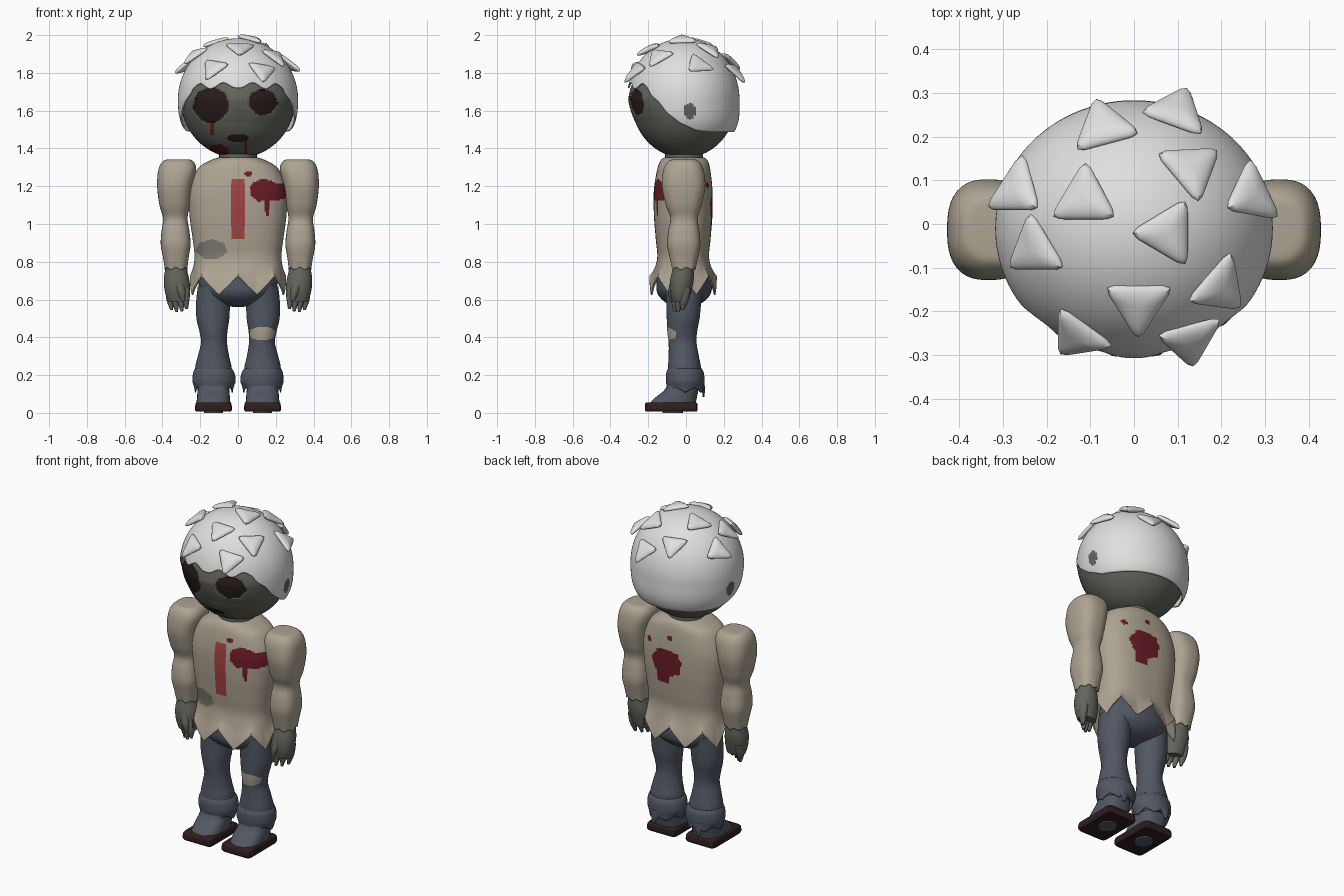
import bpy, bmesh
from math import sin, cos, acos, pi, radians, atan2, hypot
from mathutils import Vector

cube = bpy.data.objects.get("Cube")
if cube:
    bpy.data.objects.remove(cube)


def material(name, r, g, b):
    m = bpy.data.materials.new(name)
    m.use_nodes = True
    m.diffuse_color = (r, g, b, 1)
    bsdf = m.node_tree.nodes["Principled BSDF"]
    bsdf.inputs["Base Color"].default_value = (r, g, b, 1)
    bsdf.inputs["Roughness"].default_value = 0.8
    return m


HAIR = material("pale_hair", .74, .74, .74)
SKIN = material("grey_green_skin", .125, .13, .105)
DARK = material("dark_hollow", .022, .012, .011)
BLOOD = material("blood_red", .15, .011, .02)
TIE = material("tie_red", .37, .055, .055)
SHIRT = material("worn_shirt", .42, .37, .29)
STAIN = material("shirt_stain", .2, .195, .155)
PANTS = material("slate_trousers", .083, .097, .125)
SHOE = material("shoe_brown", .03, .013, .013)


def skin(name, point, cols, rows, mats, rule=None, caps=(True, True), thick=0):
    """Wrap a grid point(u, v) into a tube and colour its faces by rule."""
    bm = bmesh.new()
    g = [[bm.verts.new(point(c / cols, r / rows)) for c in range(cols)] for r in range(rows + 1)]
    for r in range(rows):
        for c in range(cols):
            d = (c + 1) % cols
            bm.faces.new((g[r][c], g[r][d], g[r + 1][d], g[r + 1][c]))
    for ring, cap in zip((g[0], g[-1]), caps):
        if cap:
            bm.faces.new(ring)
    bmesh.ops.recalc_face_normals(bm, faces=bm.faces)
    if rule:
        for f in bm.faces:
            f.material_index = rule(f.calc_center_median())
    me = bpy.data.meshes.new(name)
    bm.to_mesh(me)
    bm.free()
    for m in mats:
        me.materials.append(m)
    ob = bpy.data.objects.new(name, me)
    bpy.context.collection.objects.link(ob)
    bpy.ops.object.select_all(action='DESELECT')
    ob.select_set(True)
    bpy.context.view_layer.objects.active = ob
    bpy.ops.object.shade_smooth_by_angle(angle=radians(40))
    if thick:
        s = ob.modifiers.new("thickness", 'SOLIDIFY')
        s.thickness = thick


def spline(keys, v):
    """Smooth blend through equally spaced keys."""
    n = len(keys) - 1
    i = min(int(v * n), n - 1)
    t = v * n - i
    p = [keys[max(0, min(n, i + k))] for k in (-1, 0, 1, 2)]
    return [b + .5 * t * (c - a + t * (2 * a - 5 * b + 4 * c - d + t * (3 * (b - c) + d - a)))
            for a, b, c, d in zip(*p)]


def loft(name, keys, mats, cols=32, rows=40, power=2, teeth=0, drop=0, sx=1, **kw):
    """Loft rings (z, cx, cy, rx, ry); u = 0 is the front."""
    def point(u, v):
        z, cx, cy, rx, ry = spline(keys, v)
        a = 2 * pi * u - pi / 2
        c, s = cos(a), sin(a)
        k = (abs(c) ** power + abs(s) ** power) ** (-1 / power)
        if teeth:
            z -= drop * (1 - abs((u * teeth) % 1 * 2 - 1)) * max(0, (v - .75) * 4) ** 2
        return sx * (cx + rx * c * k), cy + ry * s * k, z
    skin(name, point, cols, rows, mats, **kw)


def oval(p, x, z, rx, rz, rough=0):
    dx, dz = (p.x - x) / rx, (p.z - z) / rz
    return hypot(dx, dz) < 1 + rough * sin(7 * atan2(dz, dx) + x * 20)


def box(p, x0, x1, z0, z1):
    return x0 < p.x < x1 and z0 < p.z < z1


# Head with hollow eyes and mouth
CY, CZ, RX, RY, RZ = -.01, 1.66, .303, .28, .31


def eye(p):
    return p.y < 0 and (oval(p, -.143, 1.63, .093, .093, .025) or oval(p, .132, 1.645, .075, .067, .03))


def head_point(u, v):
    phi, a = .02 + v * (pi - .04), 2 * pi * u - pi / 2
    p = Vector((RX * sin(phi) * cos(a), CY + RY * sin(phi) * sin(a), CZ + RZ * cos(phi)))
    if p.y < -.1:
        p.y -= .016 * max(0, 1 - abs(p.z - 1.66) / .12)
        if eye(p):
            p.y += .006
    return p


def head_rule(p):
    if p.y > 0:
        return 0
    if eye(p) or oval(p, 0, 1.455, .058, .021):
        return 1
    if (box(p, -.147, -.127, 1.47, 1.56) or box(p, .033, .048, 1.37, 1.45)
            or oval(p, -.103, 1.386, .055, .036, .06)):
        return 2
    return 0


skin("head", head_point, 220, 160, [SKIN, DARK, BLOOD], head_rule)

# Hair cap with a ragged fringe, low at the back
HAIRLINE = [(0, 1.72), (50, 1.71), (56, 1.675), (64, 1.645), (72, 1.59), (86, 1.535),
            (104, 1.497), (124, 1.49), (181, 1.49)]


def hair_point(u, v):
    deg = 360 * min(u, 1 - u)
    for (d0, z0), (d1, z1) in zip(HAIRLINE, HAIRLINE[1:]):
        if d0 <= deg < d1:
            edge = z0 + (z1 - z0) * (deg - d0) / (d1 - d0)
    if 2 < deg < 54:
        edge += .03 * sin(pi * (deg - 2) / 26) ** 2
    phi = (.03 + .97 * v) * acos((edge - CZ) / .315)
    z = CZ + .315 * cos(phi)
    a = 2 * pi * u - pi / 2
    t = max(0, min(1, (CZ - z) / .17))
    r = sin(phi) * (1 + (.035 + .035 * max(0, sin(a))) * t * t * (3 - 2 * t))
    front = 1.035 if sin(a) < 0 else 1
    return .31 * r * cos(a), CY + .285 * front * r * sin(a), z


skin("hair_cap", hair_point, 144, 56, [HAIR, SKIN],
     lambda p: int(hypot((p.y - .02) / .03, (p.z - 1.6) / .042) < 1), caps=(True, False), thick=.008)

# Hair tufts: x, y and the heading of the tip in degrees
TUFTS = [(-.065, .205, 105), (.1, .26, 70), (.125, .12, -87), (.25, .06, -25), (.075, -.02, 180),
         (.185, -.135, 190), (.125, -.255, -75), (.01, -.175, -90), (-.12, -.235, 0),
         (-.215, -.055, 90), (-.11, .055, 90), (-.25, .07, 195)]
for i, (x, y, deg) in enumerate(TUFTS):
    ex, ey = x / .31, (y - CY) / .286
    k = min(1, .9 / hypot(ex, ey))
    ex, ey = ex * k, ey * k
    ez = (1 - ex * ex - ey * ey) ** .5
    base = Vector((ex * .31, CY + ey * .286, CZ + ez * .315))
    n = Vector((ex / .31, ey / .286, ez / .315)).normalized()
    base += n * (.008 + .035 * (1 - ez))
    n = (n + Vector((0, 0, .35))).normalized()
    t = Vector((cos(radians(deg)), sin(radians(deg)), 0))
    t = (t - n * t.dot(n)).normalized()
    b = n.cross(t)
    lean = (t + n * .06).normalized()

    def tuft_point(u, v):
        a, phi = 2 * pi * u, .03 + v * (pi - .06)
        tri = sum(max(0, cos(a - k * pi / 3)) ** 5 for k in (1, 3, 5)) ** -.2
        r = .0475 * tri * sin(phi) ** .85
        h = (.02 if phi < pi / 2 else .014) * cos(phi)
        return base + lean * r * cos(a) + b * r * sin(a) + n * h
    skin("hair_tuft_%d" % (i + 1), tuft_point, 36, 16, [HAIR])


# Torn shirt with tie, stains and blood
def shirt_rule(p):
    if p.y < 0:
        if box(p, -.036, .036, .92, 1.24):
            return 1
        if (oval(p, .135, 1.178, .072, .06, .05) or oval(p, .2, 1.172, .075, .047)
                or oval(p, .155, 1.1, .013, .06) or oval(p, .055, 1.265, .02, .014)):
            return 2
        return 3 if oval(p, -.14, .865, .08, .052, .04) else 0
    blood = (oval(p, .035, 1.1, .1, .08, .05) or box(p, .02, .1, .975, 1.08)
             or box(p, -.045, .1, 1.1, 1.172) or oval(p, .165, 1.205, .018, .016)
             or oval(p, .015, 1.25, .018, .016))
    return 2 if blood else 0


loft("shirt", [(1.352, 0, -.01, .105, .105), (1.335, 0, -.01, .15, .125), (1.29, 0, -.012, .215, .14),
               (1.18, 0, -.015, .258, .155), (1.05, 0, -.015, .257, .155), (.92, 0, -.015, .24, .145),
               (.83, 0, -.015, .23, .137), (.77, 0, -.015, .238, .15), (.725, 0, -.015, .255, .178)],
     [SHIRT, TIE, BLOOD, STAIN], cols=176, rows=130, power=2.5, teeth=8, drop=.1,
     rule=shirt_rule, caps=(True, False), thick=.008)
loft("neck", [(1.4, 0, -.01, .1, .1), (1.33, 0, -.01, .1, .1)], [SKIN], rows=4)

# Hips
loft("hips", [(.8, 0, -.01, .19, .12), (.7, 0, -.01, .21, .145), (.63, 0, -.01, .19, .14),
              (.58, 0, -.01, .12, .09), (.56, 0, -.01, .02, .02)], [PANTS])

# Limbs, mirrored
for side, sx in (("left", 1), ("right", -1)):
    loft(side + "_sleeve", [(1.342, .315, -.012, .04, .04), (1.335, .317, -.012, .077, .078),
                            (1.29, .321, -.013, .1, .106), (1.2, .334, -.013, .094, .115),
                            (1.1, .335, -.012, .081, .095), (1.03, .332, -.01, .065, .073),
                            (.96, .331, -.012, .074, .083), (.89, .33, -.012, .079, .088),
                            (.82, .329, -.012, .067, .074), (.772, .328, -.012, .06, .062)],
         [SHIRT], cols=48, rows=60, power=2.6, teeth=7, drop=.016, sx=sx, caps=(True, False), thick=.006)
    loft(side + "_hand", [(.82, .328, -.012, .05, .05), (.76, .328, -.015, .058, .056),
                          (.7, .325, -.022, .068, .062), (.64, .32, -.028, .067, .055),
                          (.59, .315, -.03, .056, .042)], [SKIN], sx=sx)
    for i, (fx, fy, tip) in enumerate([(.358, .0, .545), (.331, -.025, .535),
                                       (.303, -.042, .538), (.278, -.04, .55)]):
        loft("%s_finger_%d" % (side, i + 1),
             [(.66, fx, fy, .024, .028), (.6, fx, fy - .01, .021, .025), (tip, fx - .006, fy - .018, .007, .009)],
             [SKIN], cols=16, rows=10, sx=sx)
    loft(side + "_thumb", [(.7, .315, -.06, .024, .022), (.64, .3, -.075, .022, .02),
                           (.59, .29, -.078, .008, .008)], [SKIN], cols=16, rows=10, sx=sx)

    # Trouser leg; the left knee carries a patch
    loft(side + "_leg", [(.67, .125, -.01, .088, .1), (.58, .132, -.012, .09, .092),
                         (.5, .133, -.015, .087, .087), (.43, .13, -.02, .074, .079),
                         (.37, .127, -.018, .069, .074), (.3, .13, -.012, .083, .08),
                         (.23, .13, -.008, .097, .088), (.13, .13, -.01, .088, .085)],
         [PANTS, SHIRT], cols=72, rows=80, sx=sx,
         rule=lambda p: int(p.y < -.055 and (oval(p, .13, .42, .07, .036) or box(p, .068, .19, .395, .445))))
    loft(side + "_trouser_cuff", [(.235, .13, -.006, .097, .089), (.21, .128, -.005, .11, .1),
                                  (.165, .127, -.004, .114, .102), (.135, .128, -.003, .1, .098)],
         [PANTS], cols=60, rows=20, teeth=6, drop=.028, sx=sx, caps=(False, False), thick=.006)
    loft(side + "_cuff_tatter", [(.16, .14, .088, .035, .01), (.125, .145, .092, .025, .008),
                                 (.085, .15, .093, .008, .005)], [PANTS], cols=12, rows=10, sx=sx)

    # Shoe
    loft(side + "_foot", [(.16, .13, -.015, .08, .08), (.12, .13, -.025, .084, .09),
                          (.085, .13, -.05, .087, .108), (.045, .13, -.075, .09, .125)],
         [PANTS], power=2.6, sx=sx)
    loft(side + "_sole", [(.055, .13, -.078, .09, .132), (.048, .13, -.078, .095, .138),
                          (.02, .13, -.078, .098, .14), (.008, .13, -.078, .093, .135)],
         [SHOE], cols=64, rows=12, power=14, sx=sx)
    loft(side + "_sole_disc", [(.009, .13, -.07, .05, .055), (0, .13, -.07, .05, .055)],
         [PANTS], rows=1, sx=sx)
